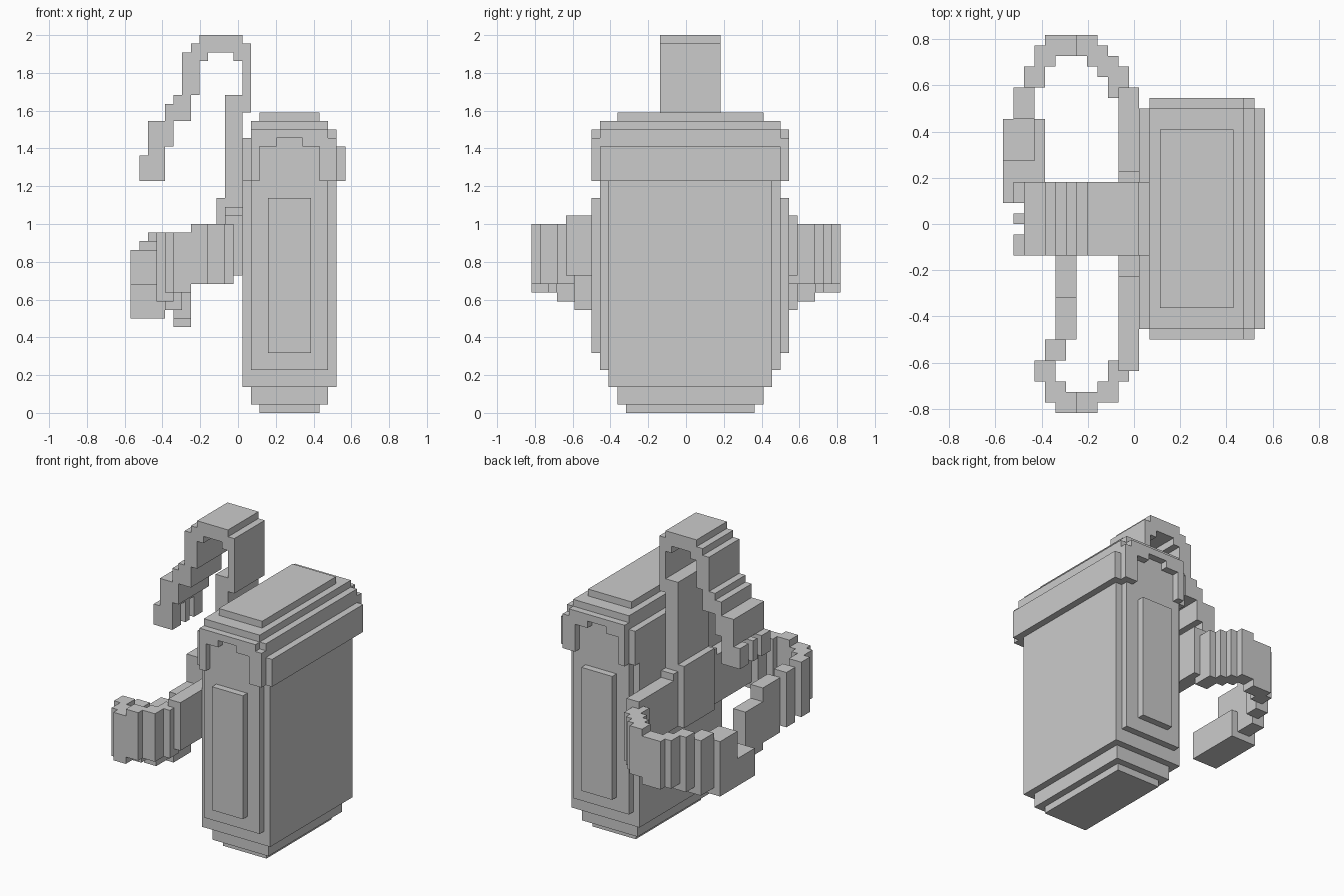
import bpy, bmesh, math
from itertools import product

if "Cube" in bpy.data.objects:
    bpy.data.objects.remove(bpy.data.objects["Cube"])

U = 2 / 44  # edge length of one cube cell


def cells(x0, x1, y0, y1, z0, z1):
    return set(product(range(x0, x1), range(y0, y1), range(z0, z1)))


def build(name, boxes, cuts=()):
    """Fill boxes (in cell units) and skin only the exposed cell faces."""
    solid = set().union(*(cells(*b) for b in boxes))
    for c in cuts:
        solid -= cells(*c)
    bm = bmesh.new()
    verts = {}

    def vert(p):
        if p not in verts:
            verts[p] = bm.verts.new(((p[0] + 0.5) * U, p[1] * U, p[2] * U))
        return verts[p]

    for c in solid:
        for axis in range(3):
            for side in (0, 1):
                n = list(c)
                n[axis] += 2 * side - 1
                if tuple(n) in solid:
                    continue
                a, b = (axis + 1) % 3, (axis + 2) % 3
                loop = []
                for da, db in ((0, 0), (1, 0), (1, 1), (0, 1)):
                    p = list(c)
                    p[axis] += side
                    p[a] += da
                    p[b] += db
                    loop.append(vert(tuple(p)))
                bm.faces.new(loop if side else loop[::-1])
    bmesh.ops.dissolve_limit(bm, angle_limit=math.radians(1),
                             verts=bm.verts[:], edges=bm.edges[:])
    me = bpy.data.meshes.new(name)
    bm.to_mesh(me)
    bm.free()
    ob = bpy.data.objects.new(name, me)
    bpy.context.collection.objects.link(ob)
    return ob


# Main pack with stepped base and raised side panels
build("pack_body", [
    (2, 9, -7, 8, 0, 1), (1, 10, -8, 9, 1, 3), (0, 11, -9, 10, 3, 27),
    (1, 10, -10, 11, 5, 27), (3, 8, -11, 12, 7, 25)])

# Lid with front flap and arched openings in its end plates
arches = [(x0, x1, y, y + 1, 27, z1)
          for y in (-11, 11) for x0, x1, z1 in ((2, 9, 31), (4, 7, 32))]
build("pack_lid", [
    (0, 11, -10, 11, 27, 32), (1, 11, -10, 11, 27, 33), (1, 10, -11, 12, 27, 33),
    (10, 11, -11, 12, 27, 32), (1, 10, -10, 11, 33, 34), (2, 9, -8, 9, 34, 35),
    (11, 12, -10, 11, 27, 31)], arches)

# Over-the-top strap, as an x-z profile across a constant width
hook = [(-2, 0, 25, 37), (0, 1, 35, 43), (-1, 1, 41, 43), (-5, 0, 42, 44),
        (-6, -4, 41, 43), (-7, -5, 37, 42), (-8, -6, 34, 37), (-9, -6, 34, 36),
        (-11, -8, 31, 34), (-11, -9, 30, 31)]
# Frayed strap end
fray = [(-12, -9, y0, y1, 27, 30) for y0, y1 in ((-3, -1), (0, 1), (2, 4))]
build("top_strap", [(a, b, -3, 4, c, d) for a, b, c, d in hook] + fray)

# Back yoke joining the straps
build("strap_yoke", [(-3, 0, -3, 4, 16, 25), (-2, 0, -5, 5, 16, 24)])

# Curved side straps
build("left_strap", [
    (-2, 0, 5, 13, 16, 23), (-3, -1, 12, 15, 15, 22), (-4, -2, 14, 16, 15, 22),
    (-5, -3, 15, 17, 15, 22), (-6, -4, 16, 18, 15, 22), (-9, -6, 16, 18, 14, 21),
    (-10, -8, 15, 17, 14, 21), (-11, -9, 13, 15, 13, 21), (-12, -10, 10, 13, 12, 20),
    (-13, -10, 6, 10, 15, 19), (-13, -9, 2, 10, 11, 15)])
build("right_strap", [
    (-2, 0, -14, -5, 16, 23), (-3, -1, -15, -13, 15, 22), (-4, -2, -17, -15, 15, 22),
    (-6, -4, -18, -16, 15, 22), (-8, -6, -18, -16, 14, 21), (-9, -7, -17, -15, 14, 21),
    (-10, -8, -15, -13, 13, 21), (-9, -7, -13, -11, 12, 20), (-8, -6, -11, -7, 11, 19),
    (-8, -6, -7, -3, 10, 17)])
